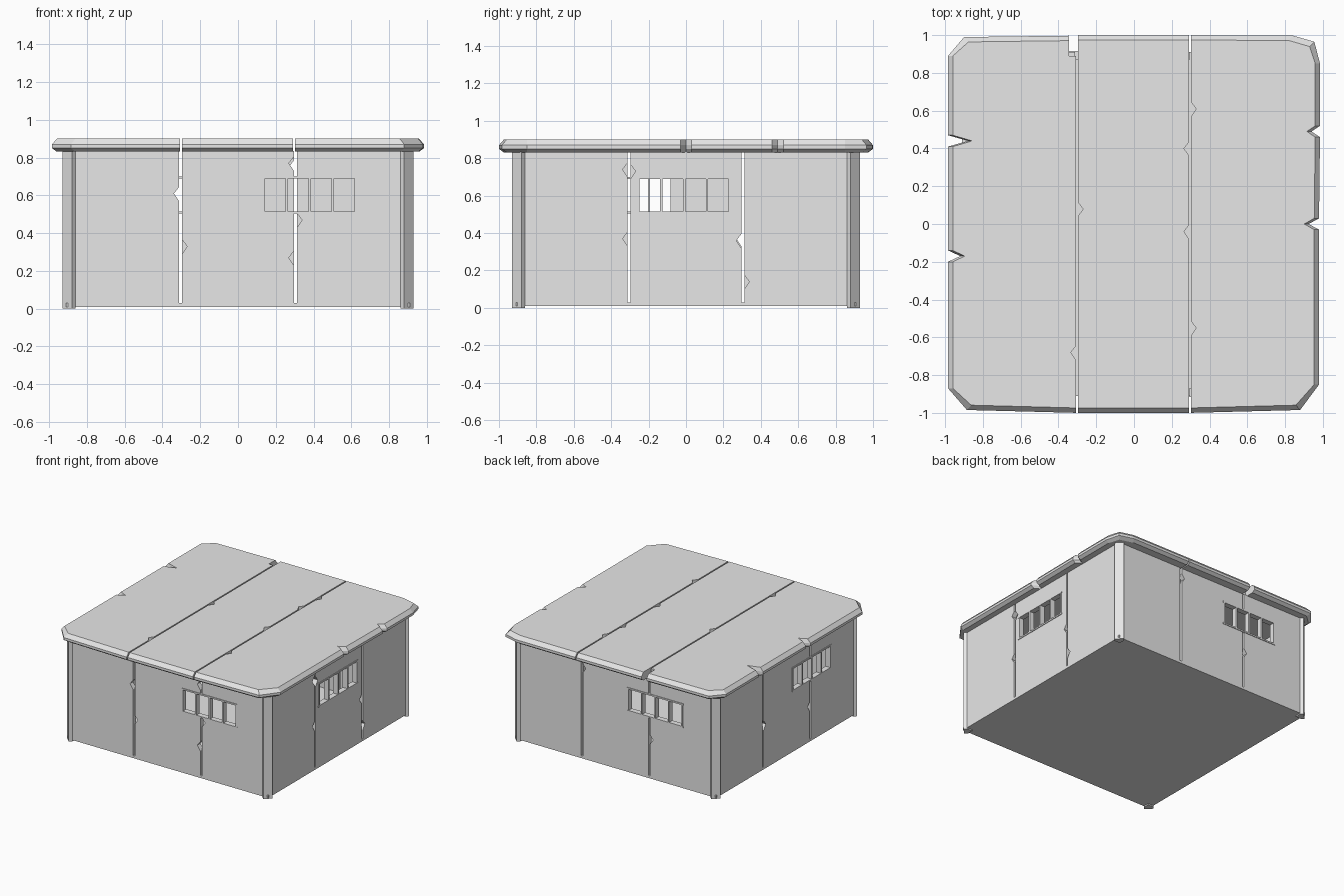
import bpy, bmesh, math
from mathutils import Matrix

cube = bpy.data.objects.get("Cube")
if cube:
    bpy.data.objects.remove(cube, do_unlink=True)

concrete = bpy.data.materials.new("pale_grey_concrete")
concrete.use_nodes = True
concrete.diffuse_color = (0.8, 0.8, 0.8, 1)
concrete.node_tree.nodes["Principled BSDF"].inputs["Base Color"].default_value = (0.8, 0.8, 0.8, 1)


def finish(name, bm, matrix=Matrix()):
    bmesh.ops.recalc_face_normals(bm, faces=bm.faces)
    bm.transform(matrix)
    mesh = bpy.data.meshes.new(name)
    bm.to_mesh(mesh)
    bm.free()
    mesh.materials.append(concrete)
    obj = bpy.data.objects.new(name, mesh)
    bpy.context.collection.objects.link(obj)
    return obj


def loft(name, rings, matrix=Matrix()):
    """Solid skinned through equal-length rings of points, with flat caps."""
    bm = bmesh.new()
    loops = [[bm.verts.new(p) for p in ring] for ring in rings]
    for a, b in zip(loops, loops[1:]):
        for i in range(len(a)):
            j = (i + 1) % len(a)
            bm.faces.new((a[i], a[j], b[j], b[i]))
    bm.faces.new(loops[0][::-1])
    bm.faces.new(loops[-1])
    return finish(name, bm, matrix)


def add_box(bm, lo, hi):
    size = [b - a for a, b in zip(lo, hi)]
    mid = [(a + b) / 2 for a, b in zip(lo, hi)]
    bmesh.ops.create_cube(bm, size=1, matrix=Matrix.Translation(mid) @ Matrix.Diagonal((*size, 1)))


def seam(gap, side, half, chips, lo, hi):
    """Edge beside a gap, with triangular chips broken out of it."""
    x = gap + side * half
    pts = [(x, lo)]
    for pos, d in sorted(chips):
        if d == side:
            pts += [(x, pos - 0.04), (x + d * 0.027, pos), (x, pos + 0.035)]
    return pts + [(x, hi)]


# Walls: three panels a side, split by chipped gaps, with a barred window
OUT, IN, LOW, TOP = 0.91, 0.87, 0.015, 0.835
GAP = 0.304
walls = [
    ("front", 0.13, [(0.61, -1), (0.33, 1)], [(0.77, -1), (0.47, 1), (0.27, -1)]),
    ("right_side", -0.26, [(0.74, -1), (0.73, 1), (0.37, -1)], [(0.36, -1), (0.14, 1)]),
    ("back", 0.11, [(0.75, 1)], [(0.33, 1)]),
    ("left_side", 0.07, [(0.37, 1)], [(0.3, -1)]),
]
for n, (label, w0, chips_a, chips_b) in enumerate(walls):
    turn = Matrix.Rotation(n * math.pi / 2, 4, "Z")
    w1, z0, z1 = w0 + 0.5, 0.51, 0.695

    bm = bmesh.new()
    add_box(bm, (w0, -1, z0), (w1, -0.8, z1))
    cutter = finish("window_cutter", bm, turn)
    cutter.hide_render = True

    a_left = seam(-GAP, -1, 0.008, chips_a, LOW, TOP)
    a_right = seam(-GAP, 1, 0.008, chips_a, LOW, TOP)
    b_left = seam(GAP, -1, 0.008, chips_b, LOW, TOP)
    b_right = seam(GAP, 1, 0.008, chips_b, LOW, TOP)
    outlines = [
        a_left + [(-0.88, TOP), (-0.88, LOW)],
        b_left + a_right[::-1],
        [(0.88, LOW), (0.88, TOP)] + b_right[::-1],
    ]
    for i, outline in enumerate(outlines):
        panel = loft(f"{label}_wall_panel_{i + 1}",
                     [[(u, -d, z) for u, z in outline] for d in (IN, OUT)], turn)
        us = [u for u, z in outline]
        if min(us) < w1 and max(us) > w0:
            cut = panel.modifiers.new("window_opening", "BOOLEAN")
            cut.operation = "DIFFERENCE"
            cut.solver = "EXACT"
            cut.object = cutter
            bpy.context.view_layer.objects.active = panel
            bpy.ops.object.modifier_apply(modifier=cut.name)
    bpy.data.objects.remove(cutter, do_unlink=True)

    # Window frame and bars
    bm = bmesh.new()
    for i in range(5):
        c = w0 + 0.006 + i * (w1 - w0 - 0.012) / 4
        add_box(bm, (c - 0.006, -0.914, z0), (c + 0.006, -0.872, z1))
    for z in (z0, z1):
        add_box(bm, (w0 - 0.004, -0.915, z - 0.006), (w1 + 0.004, -0.871, z + 0.006))
    finish(f"{label}_window_frame", bm, turn)

    # Chamfered corner post
    section = [(0.86, -0.86), (0.86, -0.91), (0.88, -0.93), (0.93, -0.88), (0.91, -0.86)]
    loft(f"corner_post_{n + 1}", [[(x, y, z) for x, y in section] for z in (0, 0.84)], turn)

# Floor slab
bm = bmesh.new()
add_box(bm, (-0.91, -0.91, 0.01), (0.91, 0.91, 0.03))
finish("floor", bm)

# Roof: three slabs with a bevelled, chipped rim
roof_a = [(0.08, 1), (-0.68, -1)]
roof_b = [(0.61, 1), (0.4, -1), (-0.04, -1), (-0.55, 1)]
ra_left = seam(-0.302, -1, 0.005, roof_a, -1, 0.89) + [(-0.343, 0.89), (-0.343, 0.997)]
ra_right = seam(-0.302, 1, 0.005, roof_a, -1, 1)
rb_left = seam(0.297, -1, 0.005, roof_b, -1, 1)
rb_right = seam(0.297, 1, 0.005, roof_b, -1, 1)


def rim_chip(x, tip, y, s):
    return [(x, y - s * 0.03), (tip, y), (x, y + s * 0.03)]


left_rim = ([(-0.9, 0.99), (-0.985, 0.89)] + rim_chip(-0.985, -0.88, 0.44, -1)
            + rim_chip(-0.985, -0.92, -0.17, -1) + [(-0.985, -0.87), (-0.885, -0.985)])
right_rim = ([(0.88, -0.985), (0.98, -0.85)] + rim_chip(0.98, 0.925, 0, 1)
             + rim_chip(0.985, 0.94, 0.49, 1) + [(0.985, 0.85), (0.955, 0.965), (0.84, 0.998)])


def rim_inset(p, k, z):
    x, y = p
    return (x * (1 - k) if abs(x) > 0.5 else x, y * (1 - k) if abs(y) > 0.95 else y, z)


roof_profile = [(0.025, 0.832), (0.0, 0.85), (0.0, 0.87), (0.026, 0.9)]
slabs = {"left": ra_left + left_rim,
         "middle": rb_left + ra_right[::-1],
         "right": right_rim + rb_right[::-1]}
for label, outline in slabs.items():
    loft(f"roof_slab_{label}", [[rim_inset(p, k, z) for p in outline] for k, z in roof_profile])
